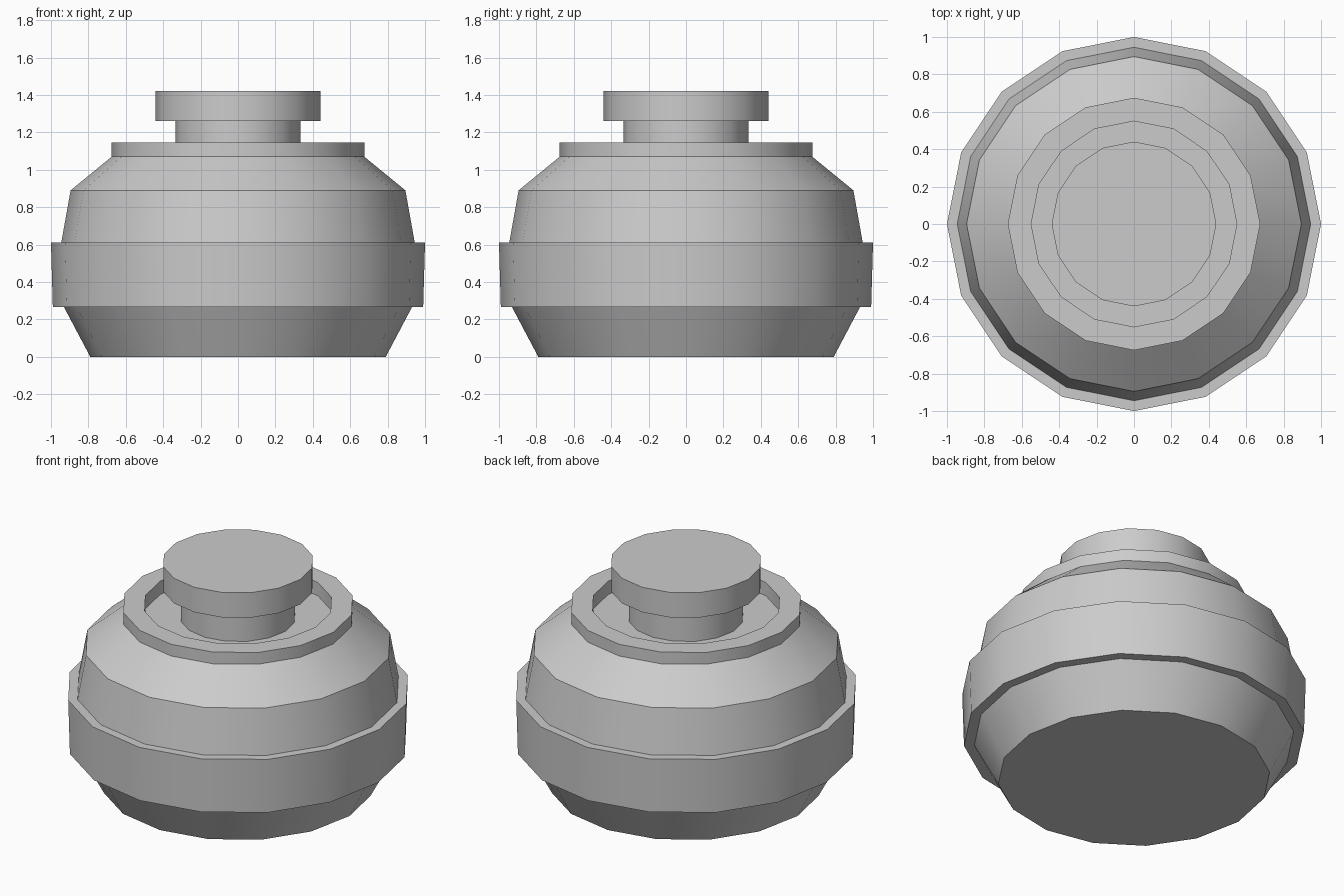
import bpy, bmesh, math

if "Cube" in bpy.data.objects:
    bpy.data.objects.remove(bpy.data.objects["Cube"])

SIDES = 16


def lathe(name, profile):
    """Revolve (radius, z) points about z and cap both open ends."""
    bm = bmesh.new()
    rings = []
    for r, z in profile:
        rings.append([bm.verts.new((r * math.cos(i * math.tau / SIDES),
                                    r * math.sin(i * math.tau / SIDES), z))
                      for i in range(SIDES)])
    for a, b in zip(rings, rings[1:]):
        for i in range(SIDES):
            j = (i + 1) % SIDES
            bm.faces.new((a[i], a[j], b[j], b[i]))
    bm.faces.new(rings[0][::-1])
    bm.faces.new(rings[-1])
    mesh = bpy.data.meshes.new(name)
    bm.to_mesh(mesh)
    bm.free()
    obj = bpy.data.objects.new(name, mesh)
    bpy.context.collection.objects.link(obj)
    bpy.ops.object.select_all(action='DESELECT')
    obj.select_set(True)
    bpy.context.view_layer.objects.active = obj
    bpy.ops.object.shade_smooth_by_angle(angle=math.radians(24))
    return obj


# Pot body with raised middle band, top rim and recessed floor
lathe("pot_body", [(0.79, 0.0), (0.93, 0.265), (0.99, 0.265), (1.0, 0.61),
                   (0.945, 0.61), (0.895, 0.89), (0.675, 1.07),
                   (0.675, 1.145), (0.55, 1.145), (0.55, 1.06)])

# Stopper: narrow neck standing in the recess, wider cap above
lathe("stopper", [(0.335, 1.06), (0.335, 1.26), (0.44, 1.26), (0.44, 1.42)])
